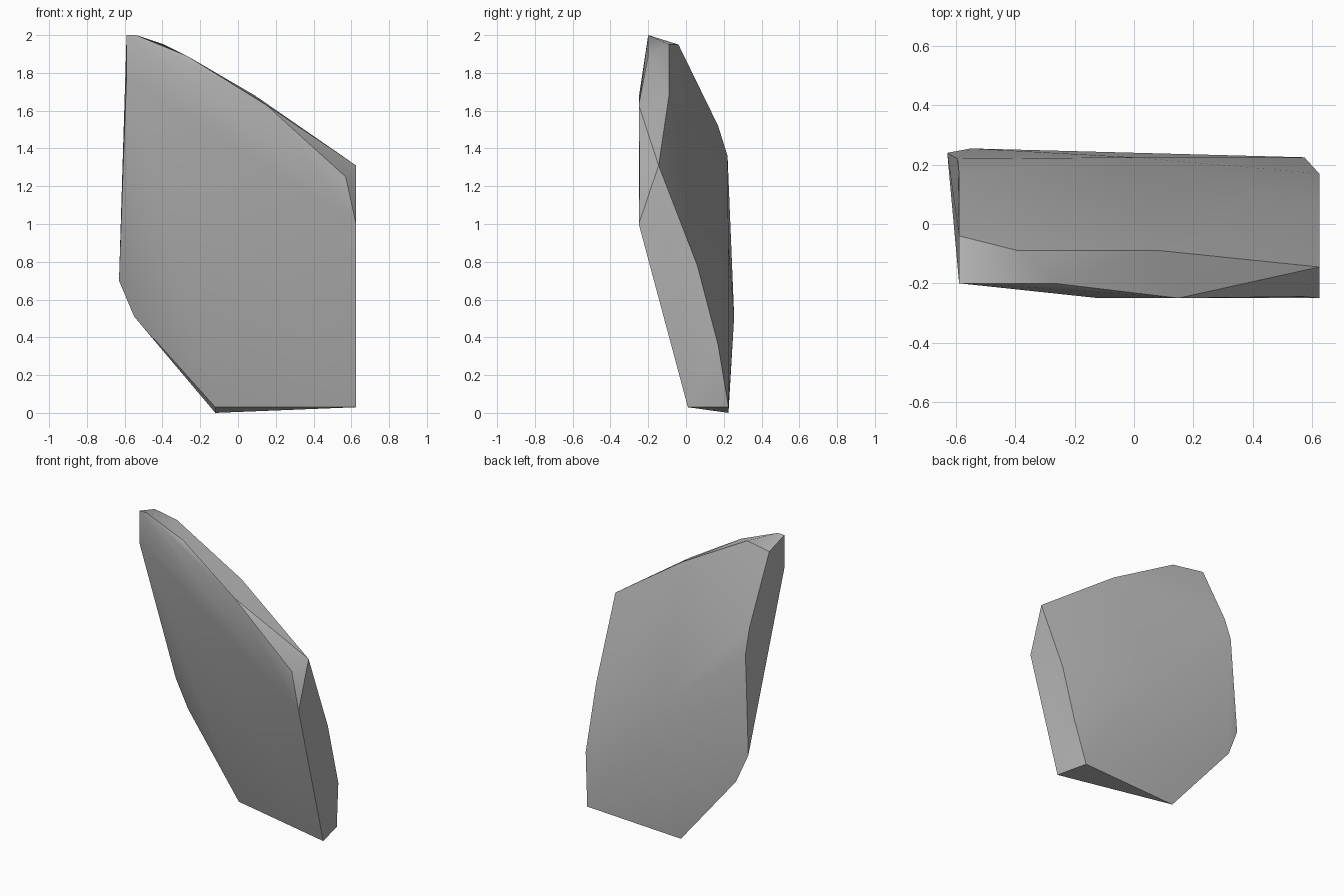
import bpy, bmesh, math

cube = bpy.data.objects.get("Cube")
if cube:
    bpy.data.objects.remove(cube, do_unlink=True)

# Stone colour
stone = bpy.data.materials.new("stone_grey")
stone.use_nodes = True
colour = (0.45, 0.45, 0.45, 1)
stone.diffuse_color = colour
stone.node_tree.nodes["Principled BSDF"].inputs["Base Color"].default_value = colour

# Chipped corners of the slab
peak = [(-.59, -.2, 2), (-.54, -.2, 2), (-.59, -.04, 1.95), (-.39, -.09, 1.95)]
top_ridge = [(-.27, -.2, 1.89), (.09, -.09, 1.68), (.15, -.25, 1.63), (.625, -.145, 1.31)]
front_corners = [(-.59, -.2, 1.78), (-.12, -.25, 1.67), (.57, -.245, 1.25), (.625, -.25, 1)]
right_edge = [(.625, .06, .78), (.625, .17, .36), (.575, .225, .03)]
left_edge = [(-.59, .17, 1.52), (-.595, .22, 1.36), (-.63, .24, .7), (-.55, .255, .51)]
foot = [(.625, .01, .03), (-.12, .18, .03), (-.12, .225, 0)]
back_bulge = [(0, .225, .88)]

# Wrap the corners in one faceted shell
bm = bmesh.new()
for p in peak + top_ridge + front_corners + right_edge + left_edge + foot + back_bulge:
    bm.verts.new(p)
hull = bmesh.ops.convex_hull(bm, input=bm.verts)
loose = {g for g in hull["geom_interior"] + hull["geom_unused"]
         if isinstance(g, bmesh.types.BMVert)}
bmesh.ops.delete(bm, geom=list(loose), context='VERTS')
bmesh.ops.dissolve_limit(bm, angle_limit=math.radians(1), verts=bm.verts, edges=bm.edges)
bmesh.ops.recalc_face_normals(bm, faces=bm.faces)

mesh = bpy.data.meshes.new("stone_slab")
bm.to_mesh(mesh)
bm.free()
mesh.materials.append(stone)
slab = bpy.data.objects.new("stone_slab", mesh)
bpy.context.collection.objects.link(slab)

# Soft broad faces, crisp broken edges
bpy.ops.object.select_all(action='DESELECT')
slab.select_set(True)
bpy.context.view_layer.objects.active = slab
bpy.ops.object.shade_smooth_by_angle(angle=math.radians(30))
